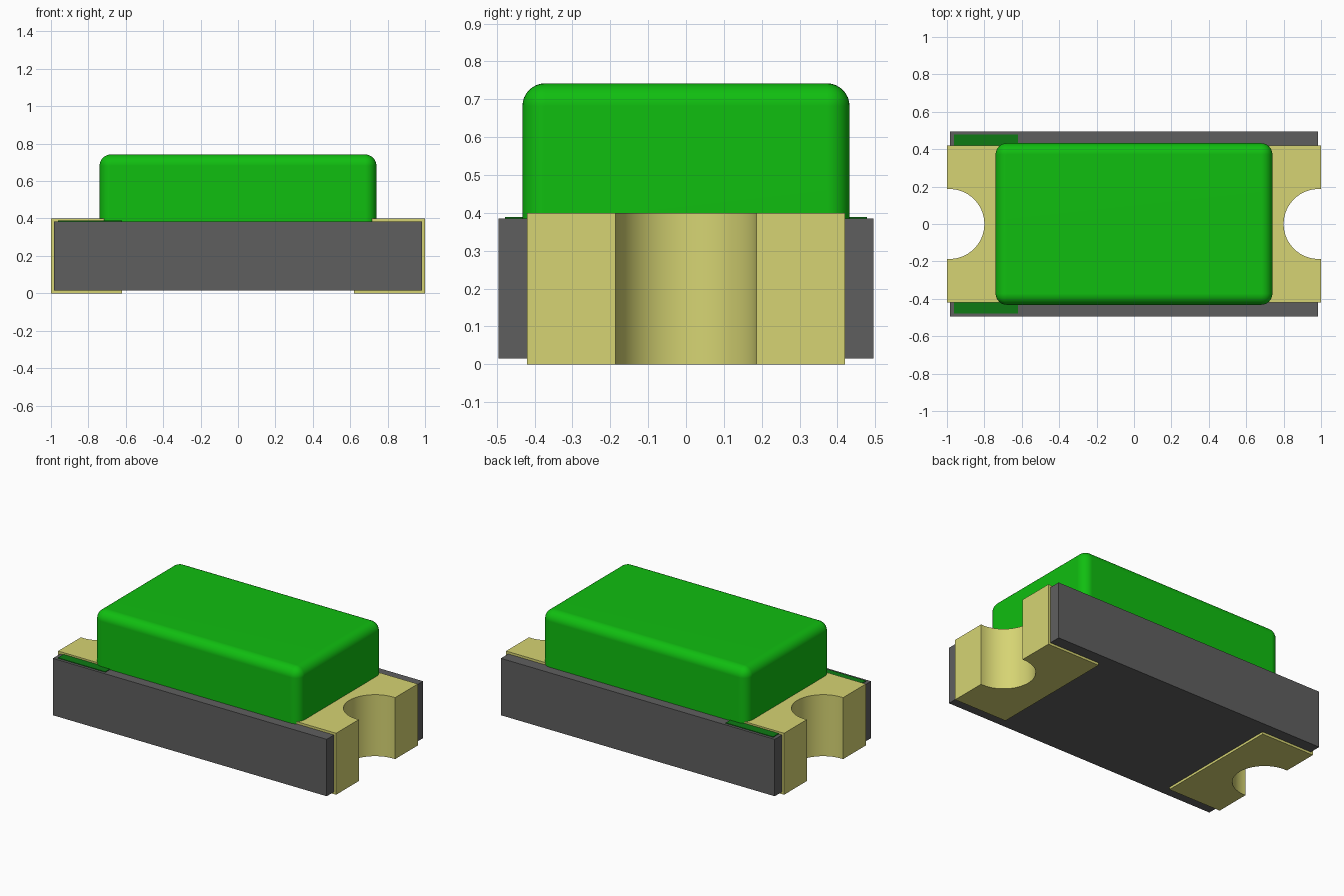
import bpy
import bmesh
import math

cube = bpy.data.objects.get("Cube")
if cube:
    bpy.data.objects.remove(cube, do_unlink=True)


def material(name, srgb):
    """Flat material from 0-255 sRGB values."""
    lin = [((c / 255 + 0.055) / 1.055) ** 2.4 if c > 10 else c / 255 / 12.92 for c in srgb]
    mat = bpy.data.materials.new(name)
    mat.use_nodes = True
    mat.diffuse_color = (*lin, 1)
    bsdf = next(n for n in mat.node_tree.nodes if n.type == 'BSDF_PRINCIPLED')
    bsdf.inputs["Base Color"].default_value = (*lin, 1)
    bsdf.inputs["Roughness"].default_value = 0.6
    return mat


GREY = material("board grey", (95, 95, 95))
GOLD = material("terminal gold", (214, 212, 115))
GREEN = material("lens green", (16, 190, 16))
DARK = material("marker dark green", (14, 122, 20))


def prism(name, outline, z0, z1, mat, rounding=0.0):
    """Extrude a counter-clockwise outline; optionally round all but the bottom edges."""
    bm = bmesh.new()
    base = bm.faces.new([bm.verts.new((x, y, z0)) for x, y in outline])
    top = bmesh.ops.extrude_face_region(bm, geom=[base], use_keep_orig=True)["geom"]
    for v in top:
        if isinstance(v, bmesh.types.BMVert):
            v.co.z = z1
    bmesh.ops.recalc_face_normals(bm, faces=bm.faces)
    if rounding:
        edges = [e for e in bm.edges if max(v.co.z for v in e.verts) > z0 + 0.01]
        bmesh.ops.bevel(bm, geom=edges, offset=rounding, segments=8,
                        profile=0.5, affect='EDGES', clamp_overlap=True)
    mesh = bpy.data.meshes.new(name)
    bm.to_mesh(mesh)
    bm.free()
    mesh.materials.append(mat)
    obj = bpy.data.objects.new(name, mesh)
    bpy.context.collection.objects.link(obj)
    bpy.ops.object.select_all(action='DESELECT')
    obj.select_set(True)
    bpy.context.view_layer.objects.active = obj
    bpy.ops.object.shade_smooth_by_angle(angle=math.radians(30))
    if rounding:
        weighted = obj.modifiers.new("even shading", 'WEIGHTED_NORMAL')
        weighted.keep_sharp = True
    return obj


def rect(x0, x1, y0, y1):
    return [(x0, y0), (x1, y0), (x1, y1), (x0, y1)]


def notch(x_edge, x_centre, radius, steps=32):
    """Arc cut into the +x edge, from its -y end to its +y end."""
    start = math.acos((x_edge - x_centre) / radius)
    span = 2 * math.pi - 2 * start
    return [(x_centre + radius * math.cos(a), radius * math.sin(a))
            for a in (-start - span * i / steps for i in range(steps + 1))]


def turned(points):
    """Half turn about z."""
    return [(-x, -y) for x, y in points]


# Board, with hidden clearance around the terminal notches
BX, BY = 0.985, 0.495
half = [(BX, -BY)] + notch(BX, BX, 0.25) + [(BX, BY)]
prism("board", half + turned(half), 0.015, 0.385, GREY)

# Gold end terminals with half-round notches
end = [(0.62, -0.42), (1.0, -0.42)] + notch(1.0, 0.987, 0.187) + [(1.0, 0.42), (0.62, 0.42)]
prism("left_terminal", end, 0, 0.4, GOLD)
prism("right_terminal", turned(end), 0, 0.4, GOLD)

# Polarity markers beside the right terminal
for name, y0, y1 in (("front_marker", -0.478, -0.415), ("back_marker", 0.415, 0.478)):
    prism(name, rect(-0.962, -0.62, y0, y1), 0.383, 0.389, DARK)

# Rounded lens
prism("lens", rect(-0.74, 0.74, -0.432, 0.432), 0.385, 0.742, GREEN, rounding=0.06)
